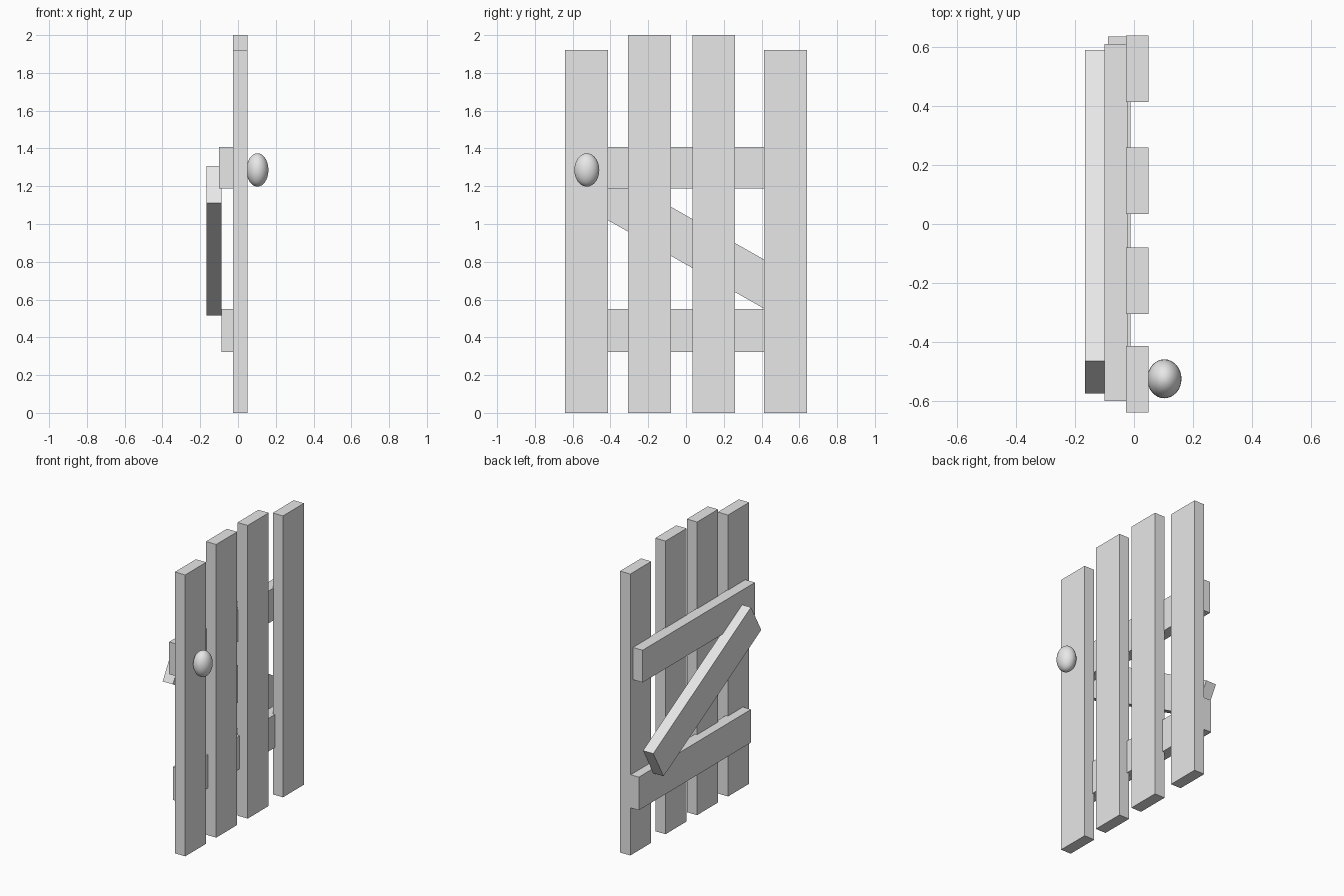
import bpy
from math import radians

old = bpy.data.objects.get("Cube")
if old:
    bpy.data.objects.remove(old, do_unlink=True)

# Single plain grey for the whole gate
grey = bpy.data.materials.new("plain_grey")
grey.use_nodes = True
grey.diffuse_color = (0.8, 0.8, 0.8, 1)
grey.node_tree.nodes["Principled BSDF"].inputs["Base Color"].default_value = (0.8, 0.8, 0.8, 1)

THICK = 0.077
WIDTH = 0.226
RAIL_LENGTH = 1.21


def board(name, centre, length, height, tilt=0):
    """Flat board lying in the y-z plane, tilted about x."""
    bpy.ops.mesh.primitive_cube_add(size=1, location=centre, rotation=(radians(tilt), 0, 0))
    obj = bpy.context.object
    obj.name = name
    obj.scale = (THICK, length, height)
    obj.data.materials.append(grey)
    return obj


# Upright planks, the outer pair shorter
for i, (y, height) in enumerate([(-0.527, 1.92), (-0.193, 2), (0.147, 2), (0.527, 1.92)], 1):
    board(f"plank_{i}", (0.011, y, height / 2), WIDTH, height)

# Cross rails and diagonal brace on the back
board("upper_rail", (-0.061, 0.005, 1.298), RAIL_LENGTH, WIDTH - 0.006)
board("lower_rail", (-0.05, 0.03, 0.436), RAIL_LENGTH, WIDTH)
board("diagonal_brace", (-0.127, 0.007, 0.912), RAIL_LENGTH, WIDTH, tilt=-29.5)

# Oval door knob
bpy.ops.mesh.primitive_uv_sphere_add(segments=32, ring_count=16, radius=1, location=(0.103, -0.525, 1.286))
knob = bpy.context.object
knob.name = "knob"
knob.scale = (0.058, 0.066, 0.088)
knob.data.materials.append(grey)
bpy.ops.object.shade_smooth()
